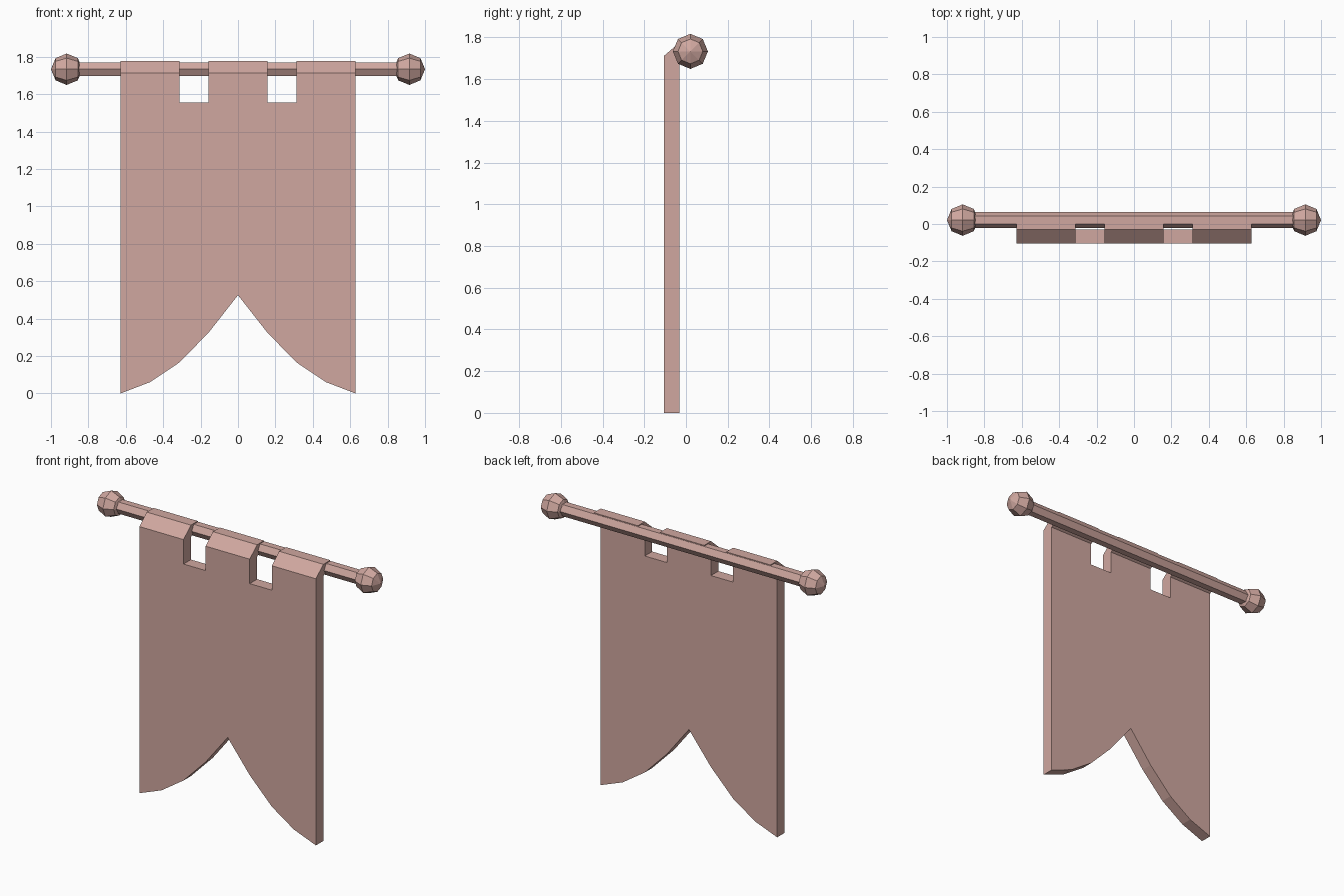
import bpy
import bmesh
from math import pi
from mathutils import Matrix, Vector

default = bpy.data.objects.get("Cube")
if default:
    bpy.data.objects.remove(default, do_unlink=True)

ROD_Y, ROD_Z = 0.021, 1.733
HALF = 0.627          # half width of the cloth
FRONT, BACK = -0.105, -0.03
NOTCH_Z = 1.555

colour = (0.63, 0.39, 0.35, 1)
pink = bpy.data.materials.new("dusty_pink")
pink.use_nodes = True
pink.diffuse_color = colour
pink.node_tree.nodes["Principled BSDF"].inputs["Base Color"].default_value = colour


def finish(name, bm):
    bmesh.ops.recalc_face_normals(bm, faces=bm.faces)
    mesh = bpy.data.meshes.new(name)
    bm.to_mesh(mesh)
    bm.free()
    mesh.materials.append(pink)
    obj = bpy.data.objects.new(name, mesh)
    bpy.context.collection.objects.link(obj)
    return obj


def prism(name, points, direction):
    """Extrude a flat outline along a direction."""
    bm = bmesh.new()
    face = bm.faces.new([bm.verts.new(p) for p in points])
    extruded = bmesh.ops.extrude_face_region(bm, geom=[face])["geom"]
    verts = [v for v in extruded if isinstance(v, bmesh.types.BMVert)]
    bmesh.ops.translate(bm, verts=verts, vec=Vector(direction))
    return finish(name, bm)


# Cloth with a curved swallowtail hem
hem = [(1, 0), (0.75, 0.06), (0.5, 0.165), (0.25, 0.325)]
outline = [(x * HALF, z) for x, z in hem] + [(0, 0.525)]
outline += [(-x * HALF, z) for x, z in reversed(hem)]
outline += [(-HALF, NOTCH_Z), (HALF, NOTCH_Z)]
prism("banner_cloth", [(x, FRONT, z) for x, z in outline], (0, BACK - FRONT, 0))

# Three tabs folded over the rod
tab = [(FRONT, NOTCH_Z), (FRONT, 1.712), (BACK, 1.776), (0.04, 1.776),
       (0.04, 1.74), (BACK, 1.70), (BACK, NOTCH_Z)]
for name, start, end in (("right_tab", -1, -0.5), ("middle_tab", -0.25, 0.25),
                         ("left_tab", 0.5, 1)):
    prism(name, [(start * HALF, y, z) for y, z in tab], ((end - start) * HALF, 0, 0))

# Six-sided rod
bm = bmesh.new()
bmesh.ops.create_cone(bm, cap_ends=True, segments=6, radius1=0.043, radius2=0.043,
                      depth=1.76, matrix=Matrix.Translation((0, ROD_Y, ROD_Z))
                      @ Matrix.Rotation(pi / 2, 4, 'Y') @ Matrix.Rotation(pi / 2, 4, 'Z'))
# Turn the hexagon so a corner points forward and a flat side faces up
rod = finish("rod", bm)
top = max(v.co.z for v in rod.data.vertices)
if top - ROD_Z > 0.04:
    turn = (Matrix.Translation((0, ROD_Y, ROD_Z)) @ Matrix.Rotation(pi / 6, 4, 'X')
            @ Matrix.Translation((0, -ROD_Y, -ROD_Z)))
    rod.data.transform(turn)

# Faceted end knobs
for name, side in (("left_knob", 1), ("right_knob", -1)):
    bm = bmesh.new()
    bmesh.ops.create_uvsphere(bm, u_segments=8, v_segments=4, radius=0.084,
                              matrix=Matrix.Translation((side * 0.916, ROD_Y, ROD_Z))
                              @ Matrix.Rotation(pi / 2, 4, 'Y'))
    finish(name, bm)
